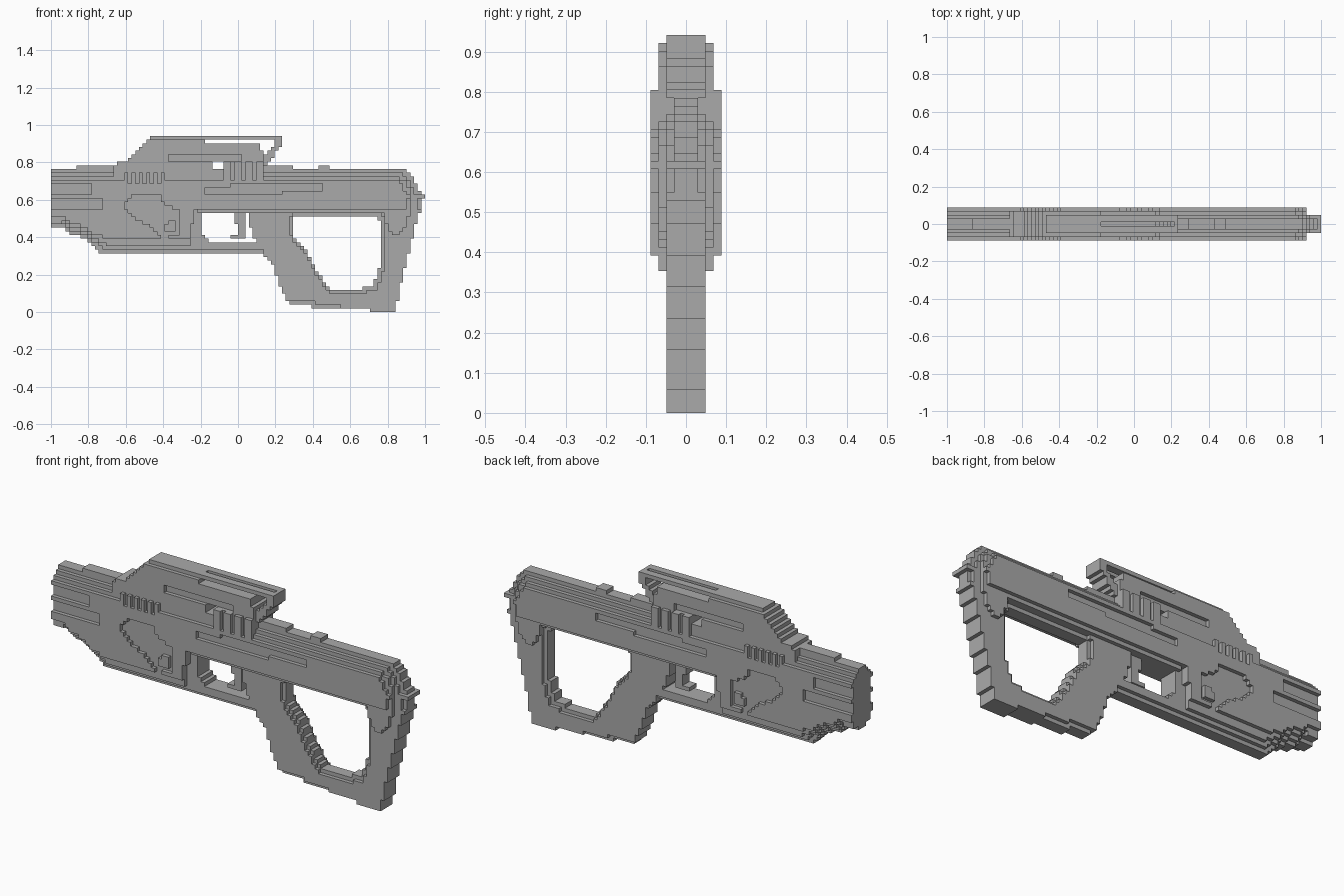
import bpy
import bmesh
from mathutils import Matrix, Vector

COLS, ROWS = 102, 48
V = 2 / COLS          # size of one block
cells = {}            # (column, row) -> (part name, blocks on each side of the middle)

default = bpy.data.objects.get("Cube")
if default:
    bpy.data.objects.remove(default)

grey = bpy.data.materials.new("matte_grey")
grey.use_nodes = True
shade = (0.4, 0.4, 0.4, 1)
grey.diffuse_color = shade
grey.node_tree.nodes["Principled BSDF"].inputs["Base Color"].default_value = shade


def inside(x, z, outline):
    hit = False
    for (ax, az), (bx, bz) in zip(outline, outline[1:] + outline[:1]):
        if (az > z) != (bz > z) and x < ax + (z - az) * (bx - ax) / (bz - az):
            hit = not hit
    return hit


def paint(part, depth, outline):
    """Fill an outline with blocks; part None keeps the owner, depth None cuts a hole."""
    for i in range(COLS):
        for k in range(ROWS):
            if not inside(i + 0.5, k + 0.5, outline):
                continue
            if depth is None:
                cells.pop((i, k), None)
            elif part:
                cells[i, k] = (part, depth)
            elif (i, k) in cells:
                cells[i, k] = (cells[i, k][0], depth)


def rect(x0, z0, x1, z1):
    return [(x0, z0), (x1, z0), (x1, z1), (x0, z1)]


def grow(outline, amount):
    mid = sum((Vector(p) for p in outline), Vector((0, 0))) / len(outline)
    return [tuple(mid + (Vector(p) - mid) * amount) for p in outline]


def finish(name, bm):
    bmesh.ops.remove_doubles(bm, verts=bm.verts, dist=V / 100)
    mesh = bpy.data.meshes.new(name)
    bm.to_mesh(mesh)
    bm.free()
    mesh.materials.append(grey)
    obj = bpy.data.objects.new(name, mesh)
    bpy.context.collection.objects.link(obj)


def build(part):
    """Turn the painted blocks of one part into its outer surface."""
    bm = bmesh.new()

    def quad(points, outward):
        face = bm.faces.new([bm.verts.new((x * V - 1, y * V, z * V)) for x, y, z in points])
        face.normal_update()
        if face.normal.dot(Vector(outward)) < 0:
            face.normal_flip()

    for (i, k), (owner, depth) in cells.items():
        if owner != part:
            continue
        h = depth + 0.5
        for side in (-1, 1):
            quad([(x, side * h, z) for x, z in rect(i, k, i + 1, k + 1)], (0, side, 0))
        # walls down to each lower neighbour
        for di, dk in ((1, 0), (-1, 0), (0, 1), (0, -1)):
            near = cells.get((i + di, k + dk))
            low = near[1] + 0.5 if near else 0
            if low >= h:
                continue
            x, z = i + max(di, 0), k + max(dk, 0)
            ex, ez = x + abs(dk), z + abs(di)
            for side in (-1, 1):
                a, b = side * low, side * h
                quad([(x, a, z), (ex, a, ez), (ex, b, ez), (x, b, z)], (di, 0, dk))
    finish(part, bm)


# Grip and skeleton stock
paint("stock", 2, [(36, 16), (58, 16), (61, 12), (62, 8), (65, 2), (71, 2), (71, 1), (87, 1),
                   (87, 0), (94, 0), (95, 6), (96, 10), (97, 14), (98, 18), (99, 22),
                   (100, 25), (101, 28), (101, 30), (36, 30)])
paint(None, 1, [(65, 2), (71, 2), (71, 1), (79, 1), (79, 2), (65, 3)])
paint(None, 1, rect(36, 16, 58, 17))
paint(None, 3, [(90, 28), (98, 28), (97, 24), (95, 21), (93, 21)])
stock_hole = [(67, 26), (88, 26), (90, 25), (90, 13), (88, 7), (83, 6), (76, 6),
              (72, 12), (70, 16), (66, 21), (66, 25)]
paint(None, 1, grow(stock_hole, 1.09))
paint(None, None, stock_hole)

# Forebody, stepped along its lower edge
for n in range(1, 5):
    low = n + (n == 4)
    end = 40 if n < 3 else 38
    paint("forebody", n, [(0, 22 + n), (3, 22 + n), (6, 20 + n), (10, 19 + n), (12, 17 + n),
                          (13 + n, 15 + low), (end, 15 + low), (end, 22), (end + 2, 30), (0, 30)])
paint(None, 3, rect(0, 24, 3, 26))

# Trigger opening and trigger
paint(None, None, [(41, 27), (54, 27), (54, 24), (56, 19), (43, 19), (41, 22)])
paint("trigger", 1, [(50, 27), (53, 27), (53, 20), (49, 20), (49, 21), (51, 21),
                     (51, 24), (50, 25)])

# Receiver, rounded in steps over the top and the rear end
paint("receiver", 3, rect(40, 27, 98, 28))
for n in range(1, 5):
    back = 1.3 * (n - 1)
    paint("receiver", n, [(0, 28), (101 - back, 28), (101 - back, 32), (99 - back, 36),
                          (97 - back, 40 - n), (0, 40 - n)])
for start, stop in ((7, 20), (58, 66), (73, 76)):
    paint("top_rib", 1, rect(start, 39, stop, 40))
paint("rear_ridge", 2, rect(99, 31, 102, 32))
paint(None, 4, rect(40, 31, 98, 32))

# Muzzle shroud bands
paint(None, 3, rect(0, 32, 11, 35))
paint(None, 3, rect(0, 28, 14, 31))

# Side panels
paint(None, 3, [(42, 32), (42, 34), (49, 34), (49, 35), (74, 35), (74, 33), (65, 33), (62, 32)])
paint(None, 3, [(19, 29), (23, 32), (30, 32), (31, 29), (35, 28), (35, 21), (30, 20),
                (28, 23), (24, 25)])
paint(None, 4, [(31, 22), (34, 22), (34, 25), (32, 25)])

# Carrying handle with a recessed slot and a through hole
paint("handle", 3, [(17, 36), (17, 40), (20, 41), (22, 42), (24, 44), (27, 48), (42, 48), (42, 46),
                    (57, 46), (57, 44), (58, 44), (58, 36)])
paint(None, 2, rect(27, 47, 42, 48))
paint(None, 2, rect(32, 41, 52, 43))
paint(None, None, rect(44, 39, 47, 41))

# Clamp ribs and cooling vents
for i in range(47, 58, 3):
    paint("clamp_ribs", 4, rect(i, 36, i + 2, 41))
paint("vents", 4, rect(20, 35, 31, 38))
for i in range(21, 31, 2):
    paint(None, 3, rect(i, 35, i + 1, 38))

# Slanted strut behind the handle
paint("sight_strut", 2, [(58, 40), (58, 42), (61, 46), (61, 47), (63, 47), (63, 46), (60, 41)])

for part in sorted({owner for owner, depth in cells.values()}):
    build(part)

# Twin sight rails joined at the rear
rails = bmesh.new()
for x0, x1, y0, y1 in ((42, 63, 0.5, 2.5), (42, 63, -2.5, -0.5), (62, 63, -0.5, 0.5)):
    size = Matrix.Diagonal(((x1 - x0) * V, (y1 - y0) * V, V, 1))
    spot = Matrix.Translation(((x0 + x1) / 2 * V - 1, (y0 + y1) / 2 * V, 47.5 * V))
    bmesh.ops.create_cube(rails, size=1, matrix=spot @ size)
finish("sight_rails", rails)
